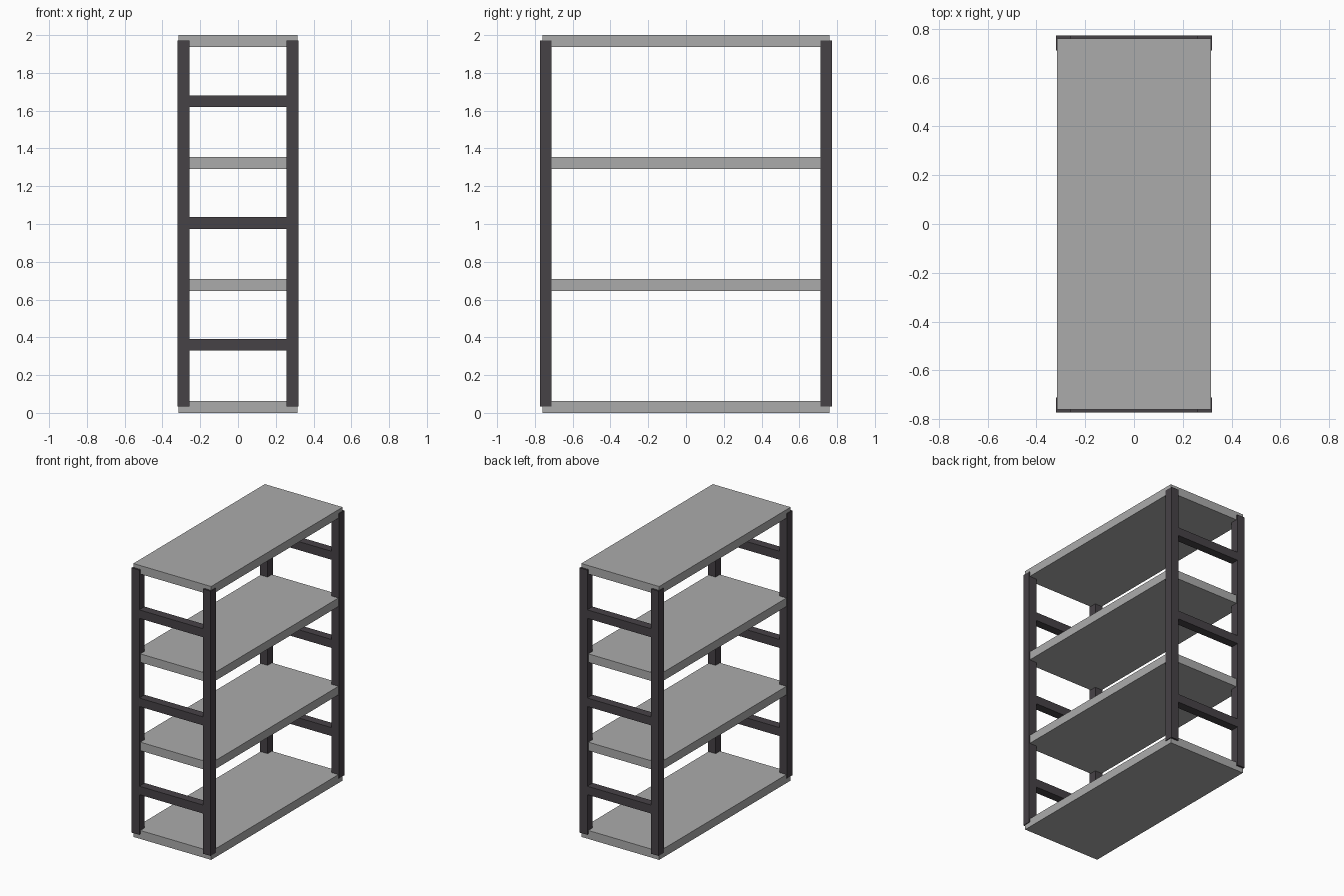
import bpy

if "Cube" in bpy.data.objects:
    bpy.data.objects.remove(bpy.data.objects["Cube"])


def material(name, rgb):
    m = bpy.data.materials.new(name)
    m.diffuse_color = (*rgb, 1.0)
    m.use_nodes = True
    m.node_tree.nodes["Principled BSDF"].inputs["Base Color"].default_value = m.diffuse_color
    return m


SHELF = material("light grey shelf", (0.41, 0.41, 0.41))
FRAME = material("dark grey frame", (0.062, 0.054, 0.062))


def box(name, lo, hi, mat):
    """Axis-aligned box between two corners."""
    bpy.ops.mesh.primitive_cube_add(
        size=1, location=[(a + b) / 2 for a, b in zip(lo, hi)])
    ob = bpy.context.object
    ob.name = name
    ob.scale = [b - a for a, b in zip(lo, hi)]
    bpy.ops.object.transform_apply(location=False, rotation=False, scale=True)
    ob.data.materials.append(mat)
    return ob


X, Y, T = 0.32, 0.773, 0.062      # outer frame half sizes, bar thickness
SX, SY = 0.315, 0.76              # shelf half sizes

# Four evenly spaced shelves
for i in range(4):
    z = i * (2 - T) / 3
    box(f"shelf_{i + 1}", (-SX, -SY, z), (SX, SY, z + T), SHELF)

for side, s in (("front", -1), ("back", 1)):
    y0, y1 = sorted((s * Y, s * (Y - T)))
    # Corner posts
    for hand, h in (("left", -1), ("right", 1)):
        x0, x1 = sorted((h * X, h * (X - T)))
        box(f"{side}_{hand}_post", (x0, y0, 0.035), (x1, y1, 1.972), FRAME)
    # Rungs halfway between shelves
    for i, z in enumerate((0.36, 1.005, 1.65)):
        box(f"{side}_rung_{i + 1}", (T - X, y0, z - T / 2),
            (X - T, y1, z + T / 2), FRAME)
